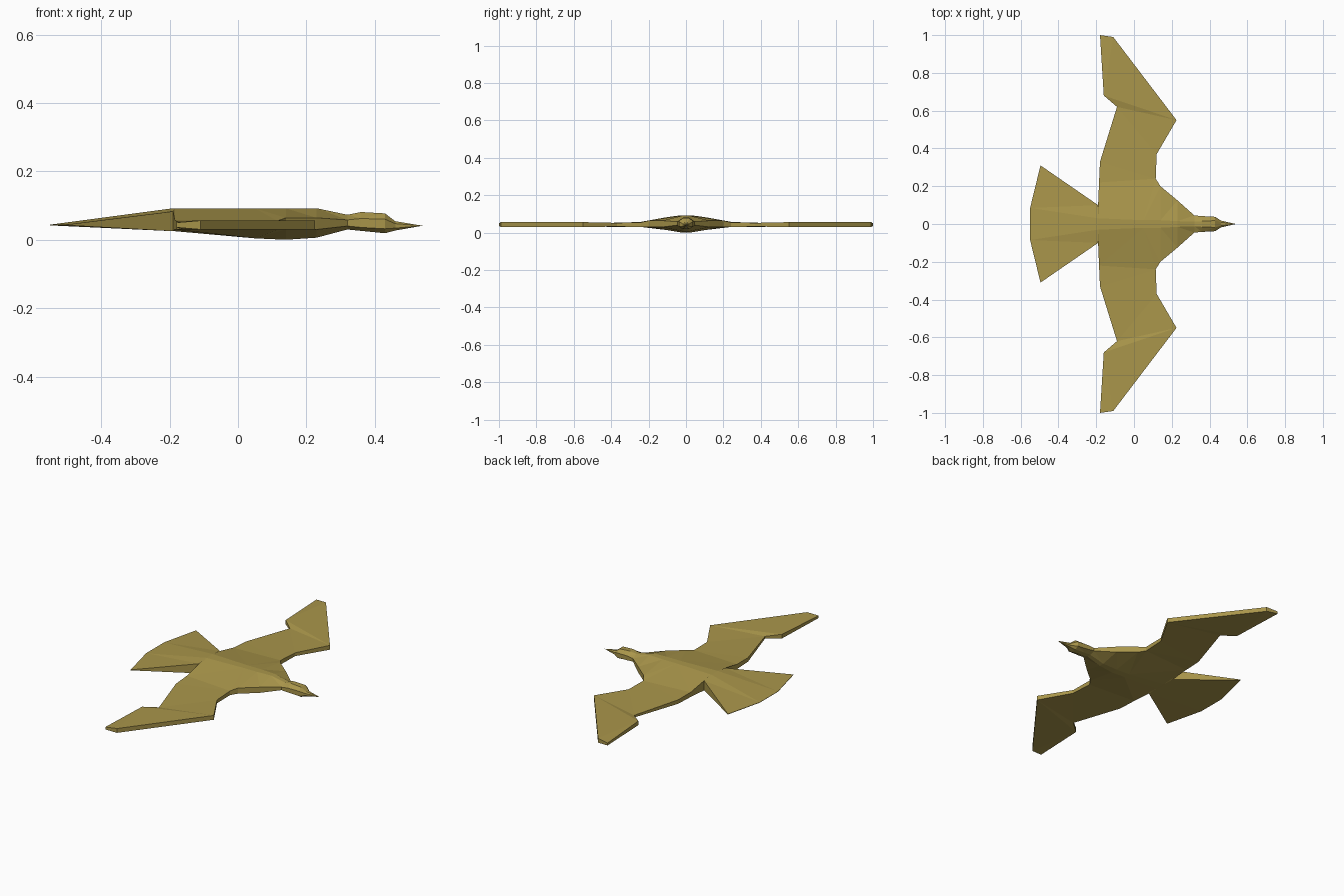
import bpy
import bmesh

if "Cube" in bpy.data.objects:
    bpy.data.objects.remove(bpy.data.objects["Cube"])

feather = bpy.data.materials.new("olive_gold")
feather.diffuse_color = (0.40, 0.305, 0.07, 1)
feather.use_nodes = True
feather.node_tree.nodes["Principled BSDF"].inputs["Base Color"].default_value = feather.diffuse_color


def loft(name, rings, skip=(), cap_start=False, cap_end=False):
    """Skin a list of equal-length closed rings; skip holds (ring, side) gaps."""
    bm = bmesh.new()
    vs = [[bm.verts.new(p) for p in ring] for ring in rings]
    n = len(vs[0])
    for i in range(len(vs) - 1):
        for j in range(n):
            if (i, j) not in skip:
                k = (j + 1) % n
                bm.faces.new((vs[i][j], vs[i][k], vs[i + 1][k], vs[i + 1][j]))
    if cap_start:
        bm.faces.new(vs[0][::-1])
    if cap_end:
        bm.faces.new(vs[-1])
    bmesh.ops.remove_doubles(bm, verts=bm.verts, dist=0.0005)
    bmesh.ops.triangulate(bm, faces=[f for f in bm.faces if len(f.verts) > 3])
    bmesh.ops.recalc_face_normals(bm, faces=bm.faces)
    mesh = bpy.data.meshes.new(name)
    bm.to_mesh(mesh)
    bm.free()
    mesh.materials.append(feather)
    ob = bpy.data.objects.new(name, mesh)
    bpy.context.collection.objects.link(ob)
    return ob


def section(x, half, top, keel, side_top, side_low, ridge, x_side=None):
    """Eight-sided body ring: flat ridge, two side edges, flat keel."""
    xs = x if x_side is None else x_side
    return [(x, -ridge, top), (x, ridge, top), (xs, half, side_top), (xs, half, side_low),
            (x, ridge, keel), (x, -ridge, keel), (xs, -half, side_low), (xs, -half, side_top)]


# Body, neck, head and beak in one skin; sides stay open where the wings join
body = [
    section(-0.19, 0.10, 0.092, 0.025, 0.083, 0.025, 0.03),
    section(-0.185, 0.22, 0.092, 0.025, 0.058, 0.03, 0.03),
    section(0.05, 0.24, 0.092, 0.004, 0.055, 0.03, 0.02, 0.115),
    section(0.14, 0.20, 0.092, 0.0, 0.064, 0.03, 0.02),
    section(0.23, 0.125, 0.092, 0.006, 0.064, 0.03, 0.015),
    section(0.32, 0.045, 0.073, 0.03, 0.058, 0.04, 0.012),
    section(0.36, 0.042, 0.081, 0.026, 0.062, 0.036, 0.015),
    section(0.43, 0.038, 0.077, 0.019, 0.060, 0.032, 0.018),
    section(0.46, 0.018, 0.054, 0.027, 0.047, 0.034, 0.009),
    section(0.54, 0.0, 0.041, 0.041, 0.041, 0.041, 0.0),
]
loft("body_and_head", body, skip={(1, 2), (1, 6)})

# Fanned tail, thinning to a sharp rear edge
tail = [
    section(-0.19, 0.10, 0.092, 0.025, 0.083, 0.025, 0.03),
    section(-0.55, 0.31, 0.044, 0.042, 0.045, 0.042, 0.085, -0.495),
]
loft("tail", tail, cap_end=True)

# Wings: each row is trailing x, y, low z, top z, then leading x, y, low z, top z
wing = [
    (-0.185, 0.22, 0.030, 0.058, 0.115, 0.24, 0.030, 0.055),
    (-0.180, 0.33, 0.030, 0.054, 0.120, 0.37, 0.032, 0.052),
    (-0.090, 0.62, 0.034, 0.047, 0.225, 0.55, 0.030, 0.056),
    (-0.160, 0.68, 0.030, 0.055, 0.225, 0.55, 0.030, 0.056),
    (-0.180, 1.00, 0.036, 0.050, -0.110, 0.99, 0.030, 0.056),
]
for side, s in (("left", 1), ("right", -1)):
    rings = [[(tx, s * ty, tt), (lx, s * ly, lt), (lx, s * ly, lb), (tx, s * ty, tb)]
             for tx, ty, tb, tt, lx, ly, lb, lt in wing]
    loft(side + "_wing", rings, cap_end=True)
